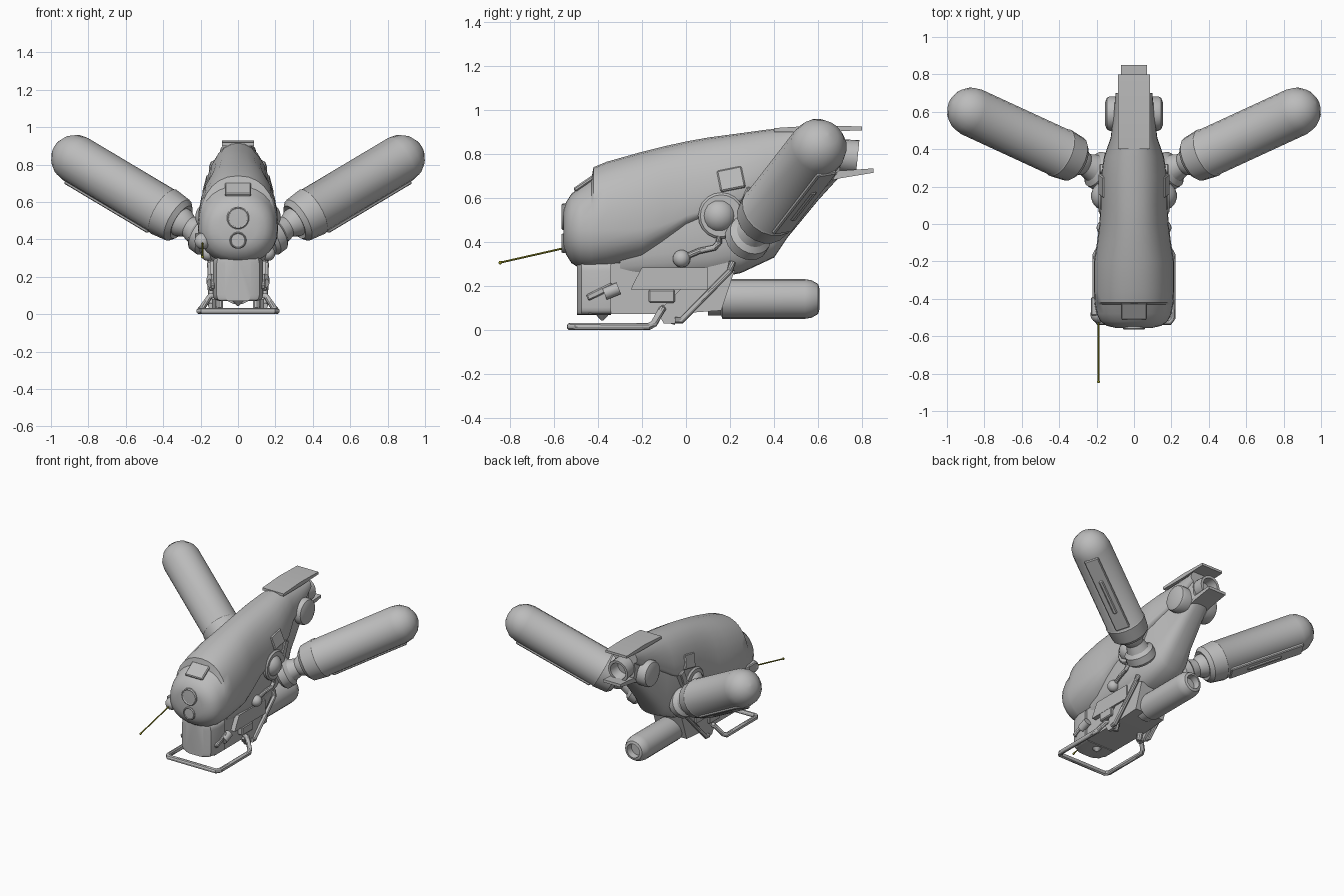
import bpy, bmesh, math
from mathutils import Vector, Matrix

if "Cube" in bpy.data.objects:
    bpy.data.objects.remove(bpy.data.objects["Cube"])


def material(name, rgb):
    m = bpy.data.materials.new(name)
    m.diffuse_color = (*rgb, 1)
    m.use_nodes = True
    m.node_tree.nodes["Principled BSDF"].inputs["Base Color"].default_value = m.diffuse_color
    return m


GREY = material("plain grey", (0.5, 0.5, 0.5))
OLIVE = material("olive yellow", (0.28, 0.27, 0.02))


def finish(name, bm, mat=GREY, mirror=False, angle=32):
    bmesh.ops.recalc_face_normals(bm, faces=bm.faces)
    me = bpy.data.meshes.new(name)
    bm.to_mesh(me)
    bm.free()
    me.materials.append(mat)
    ob = bpy.data.objects.new(name, me)
    bpy.context.collection.objects.link(ob)
    if mirror:
        ob.modifiers.new("Mirror", 'MIRROR').use_mirror_merge = False
    bpy.ops.object.select_all(action='DESELECT')
    ob.select_set(True)
    bpy.context.view_layer.objects.active = ob
    bpy.ops.object.shade_smooth_by_angle(angle=math.radians(angle))
    return ob


def skin(bm, rings, caps=True):
    vs = [[bm.verts.new(p) for p in r] for r in rings]
    n = len(vs[0])
    for a, b in zip(vs, vs[1:]):
        for i in range(n):
            bm.faces.new((a[i], a[(i + 1) % n], b[(i + 1) % n], b[i]))
    if caps:
        bm.faces.new(vs[0])
        bm.faces.new(vs[-1][::-1])


def loft(name, stations, n_up=2.2, n_low=2.2, seg=28):
    """Stations: y, top z, widest z, bottom z, half width."""
    rings = []
    for y, zt, zc, zb, w in stations:
        ring = []
        for i in range(seg):
            a = 2 * math.pi * i / seg
            c, s = math.cos(a), math.sin(a)
            n, h = (n_up, zt - zc) if s > 0 else (n_low, zc - zb)
            ring.append((math.copysign(w * abs(c) ** (2 / n), c), y,
                         zc + math.copysign(h * abs(s) ** (2 / n), s)))
        rings.append(ring)
    bm = bmesh.new()
    skin(bm, rings)
    return finish(name, bm)


def lathe(name, origin, axis, profile, seg=20, **kw):
    """Revolve (distance, radius) pairs round an axis."""
    o, q = Vector(origin), Vector(axis).normalized().to_track_quat('Z', 'Y')
    rings = [[o + q @ Vector((r * math.cos(2 * math.pi * i / seg),
                              r * math.sin(2 * math.pi * i / seg), s))
              for i in range(seg)] for s, r in profile]
    bm = bmesh.new()
    skin(bm, rings)
    return finish(name, bm, **kw)


def box(name, c, size, rot=None, bevel=0.006, **kw):
    bm = bmesh.new()
    bmesh.ops.create_cube(bm, size=1)
    m = Matrix.Translation(c) @ (rot or Matrix()) @ Matrix.Diagonal((*size, 1))
    bmesh.ops.transform(bm, matrix=m, verts=bm.verts)
    if bevel:
        bmesh.ops.bevel(bm, geom=bm.edges[:], offset=bevel, segments=1, affect='EDGES')
    return finish(name, bm, **kw)


def ball(name, c, r, **kw):
    bm = bmesh.new()
    bmesh.ops.create_uvsphere(bm, u_segments=18, v_segments=10, radius=r,
                              matrix=Matrix.Translation(c))
    return finish(name, bm, **kw)


def tube(name, pts, r, closed=False, seg=10, **kw):
    pts = [Vector(p) for p in pts]
    rings = []
    for i, p in enumerate(pts):
        a = (p - pts[i - 1]).normalized() if i else None
        b = (pts[i + 1] - p).normalized() if i < len(pts) - 1 else None
        a, b = a or b, b or a
        t = (a + b).normalized()
        side = t.cross(Vector((0.13, 0.2, 1))).normalized()
        up = side.cross(t)
        rings.append([p + r * (side * math.cos(k * 2 * math.pi / seg) +
                               up * math.sin(k * 2 * math.pi / seg)) for k in range(seg)])
    bm = bmesh.new()
    skin(bm, rings)
    return finish(name, bm, **kw)


def slab(name, outline, x0, x1, **kw):
    """Extrude a (y, z) outline across x."""
    bm = bmesh.new()
    skin(bm, [[(x, y, z) for y, z in outline] for x in (x0, x1)])
    return finish(name, bm, **kw)


# Upper hull shell, with a step behind the nose and a rising rear edge
loft("hull_shell", [
    (-0.555, 0.55, 0.46, 0.38, 0.10), (-0.545, 0.58, 0.46, 0.345, 0.145),
    (-0.52, 0.62, 0.455, 0.305, 0.18), (-0.48, 0.65, 0.455, 0.28, 0.20),
    (-0.43, 0.685, 0.455, 0.27, 0.21), (-0.42, 0.74, 0.455, 0.27, 0.211),
    (-0.36, 0.765, 0.455, 0.275, 0.215), (-0.2, 0.81, 0.46, 0.31, 0.215),
    (-0.1, 0.835, 0.48, 0.37, 0.198), (0, 0.857, 0.52, 0.45, 0.185),
    (0.1, 0.875, 0.55, 0.50, 0.18), (0.25, 0.895, 0.60, 0.56, 0.178),
    (0.36, 0.91, 0.65, 0.62, 0.16), (0.46, 0.92, 0.72, 0.68, 0.125),
    (0.6, 0.926, 0.79, 0.75, 0.108), (0.7, 0.926, 0.86, 0.82, 0.098)], n_up=2.25)
# Inner body below the shell
loft("underbody", [
    (-0.3, 0.5, 0.38, 0.22, 0.13), (-0.1, 0.6, 0.42, 0.22, 0.16),
    (0.1, 0.7, 0.45, 0.23, 0.165), (0.25, 0.75, 0.48, 0.26, 0.16),
    (0.4, 0.8, 0.55, 0.33, 0.13), (0.46, 0.82, 0.6, 0.42, 0.11),
    (0.6, 0.86, 0.72, 0.59, 0.09), (0.7, 0.88, 0.79, 0.70, 0.08)], n_up=3, n_low=3)
# Raised spine and tail roof lip
slab("tail_roof", [(0.4, 0.90), (0.4, 0.918), (0.6, 0.93), (0.8, 0.925), (0.8, 0.908),
                   (0.6, 0.90)], -0.085, 0.085)
# Brow panel, round front lenses
box("brow_panel", (0, -0.462, 0.667), (0.14, 0.11, 0.02), Matrix.Rotation(0.6, 4, 'X'))
for nm, z, r in (("upper_lens", 0.515, 0.06), ("lower_lens", 0.395, 0.045)):
    lathe(nm, (0, -0.535, z), (0, -1, 0),
          [(0, r), (0.024, r), (0.03, r * 0.9), (0.026, r * 0.8), (0.027, 0.004)], seg=24)

# Tail nozzle with a recessed opening, lower lip and side discs
for nm, prof in (("tail_nozzle", [(0, 0.07), (0.14, 0.078), (0.15, 0.078), (0.15, 0.06),
                                  (0.08, 0.05), (0.08, 0.002)]),):
    ob = lathe(nm, (0, 0.63, 0.80), (0, 1, -0.1), prof, seg=24)
slab("nozzle_lip", [(0.62, 0.67), (0.64, 0.72), (0.85, 0.735), (0.85, 0.715), (0.7, 0.69)],
     -0.07, 0.07)
lathe("tail_disc", (0.07, 0.59, 0.73), (1, 0, 0),
      [(0, 0.09), (0.06, 0.092), (0.075, 0.085), (0.085, 0.06), (0.085, 0.004)], mirror=True)

# Lower neck block and keel
loft("neck_front", [(-0.495, 0.30, 0.18, 0.07, 0.07), (-0.475, 0.31, 0.18, 0.07, 0.115),
                    (-0.42, 0.31, 0.18, 0.07, 0.135), (-0.34, 0.31, 0.18, 0.07, 0.135)],
     n_up=8, n_low=8)
slab("keel_block", [(-0.44, 0.075), (-0.44, 0.3), (0.1, 0.32), (0.22, 0.27), (0.16, 0.09),
                    (-0.05, 0.075)], -0.118, 0.118)
lathe("keel_pin", (0, -0.38, 0.09), (0, 0, -1), [(0, 0.03), (0.02, 0.03), (0.045, 0.006)], seg=10)

# Lower thruster cylinder with hollow rear end
lathe("thruster", (0, 0.1, 0.142), (0, 1, 0),
      [(0, 0.075), (0.06, 0.075), (0.065, 0.09), (0.44, 0.09), (0.47, 0.085), (0.50, 0.068),
       (0.505, 0.05), (0.46, 0.045), (0.46, 0.003)], seg=20)

# Side equipment on the lower body
slab("side_rail", [(-0.25, 0.185), (-0.24, 0.21), (-0.2, 0.285), (0.1, 0.285), (0.1, 0.185)],
     0.1, 0.15, mirror=True)
box("side_case", (0.13, -0.11, 0.155), (0.05, 0.12, 0.06), mirror=True)
tilt = Matrix.Rotation(0.45, 4, 'X')
box("neck_bracket", (0.135, -0.39, 0.175), (0.025, 0.13, 0.03), tilt, mirror=True)
lathe("neck_knob", (0.14, -0.37, 0.165), (0, 1, 0.4), [(0, 0.028), (0.07, 0.028)], seg=12,
      mirror=True)
slab("strut_plate", [(-0.13, 0.08), (-0.1, 0.03), (-0.05, 0.03), (0.21, 0.30), (0.2, 0.325),
                     (0.12, 0.335)], 0.118, 0.138, mirror=True)
tube("strut_tube", [(0.145, -0.05, 0.045), (0.145, -0.02, 0.045), (0.15, 0.2, 0.27),
                    (0.14, 0.21, 0.31)], 0.015, mirror=True)

# Landing hoop and its posts
tube("landing_hoop", [(0, -0.525, 0.017), (0.19, -0.525, 0.017), (0.207, -0.50, 0.017),
                      (0.207, -0.17, 0.017), (0.195, -0.145, 0.03), (0.15, -0.11, 0.095),
                      (0.1, -0.10, 0.10)], 0.0165, mirror=True)
tube("hoop_post", [(0.1, -0.07, 0.03), (0.1, -0.05, 0.1)], 0.02, mirror=True)

# Side balls, pipes and plates
ball("large_side_ball", (0.15, 0.15, 0.52), 0.08, mirror=True)
lathe("ball_collar", (0.14, 0.16, 0.52), (1, 0, 0), [(0, 0.105), (0.04, 0.105), (0.05, 0.095)],
      mirror=True)
ball("small_side_ball", (0.16, -0.02, 0.325), 0.04, mirror=True)
tube("side_pipe", [(0.175, 0.15, 0.46), (0.18, 0.15, 0.40), (0.18, 0.13, 0.375),
                   (0.17, 0.06, 0.36), (0.16, -0.01, 0.33)], 0.014, mirror=True)
box("side_hatch", (0.165, 0.205, 0.685), (0.03, 0.115, 0.10),
    Matrix.Rotation(0.2, 4, 'X') @ Matrix.Rotation(-0.25, 4, 'Y'), mirror=True)
box("shoulder_brace", (0.16, 0.27, 0.57), (0.05, 0.05, 0.16), Matrix.Rotation(-0.4, 4, 'X'),
    mirror=True)

# Shoulder joints and large arm pods
A, D = Vector((0.35, 0.36, 0.52)), Vector((0.52, 0.24, 0.31)).normalized()
lathe("shoulder_joint", A, D, [(-0.25, 0.09), (-0.23, 0.105), (-0.18, 0.10), (-0.16, 0.075),
                               (-0.11, 0.06), (-0.07, 0.08), (0, 0.08)], mirror=True)
lathe("arm_pod", A, D, [(-0.05, 0.075), (-0.06, 0.10), (-0.035, 0.125), (0.06, 0.136),
                        (0.068, 0.131), (0.65, 0.131), (0.70, 0.121), (0.745, 0.09),
                        (0.772, 0.05), (0.78, 0.004)], seg=18, mirror=True)
# Flat underside plate with a raised slot on each pod
N = Vector((0.35, 0.35, -0.86))
N = (N - N.dot(D) * D).normalized()
frame = Matrix((D, N.cross(D), N)).transposed().to_4x4()
box("pod_plate", A + D * 0.36 + N * 0.122, (0.56, 0.10, 0.03), frame, mirror=True)
box("pod_slot", A + D * 0.34 + N * 0.132, (0.27, 0.035, 0.024), frame, 0.01, mirror=True)

# Antenna with its mount on the left cheek
ball("antenna_mount", (-0.19, -0.485, 0.39), 0.043)
box("antenna_box", (-0.205, -0.44, 0.40), (0.05, 0.10, 0.07))
tube("antenna", [(-0.19, -0.50, 0.385), (-0.19, -0.845, 0.307)], 0.0045, mat=OLIVE)
ball("antenna_tip", (-0.19, -0.843, 0.307), 0.008, mat=OLIVE)
